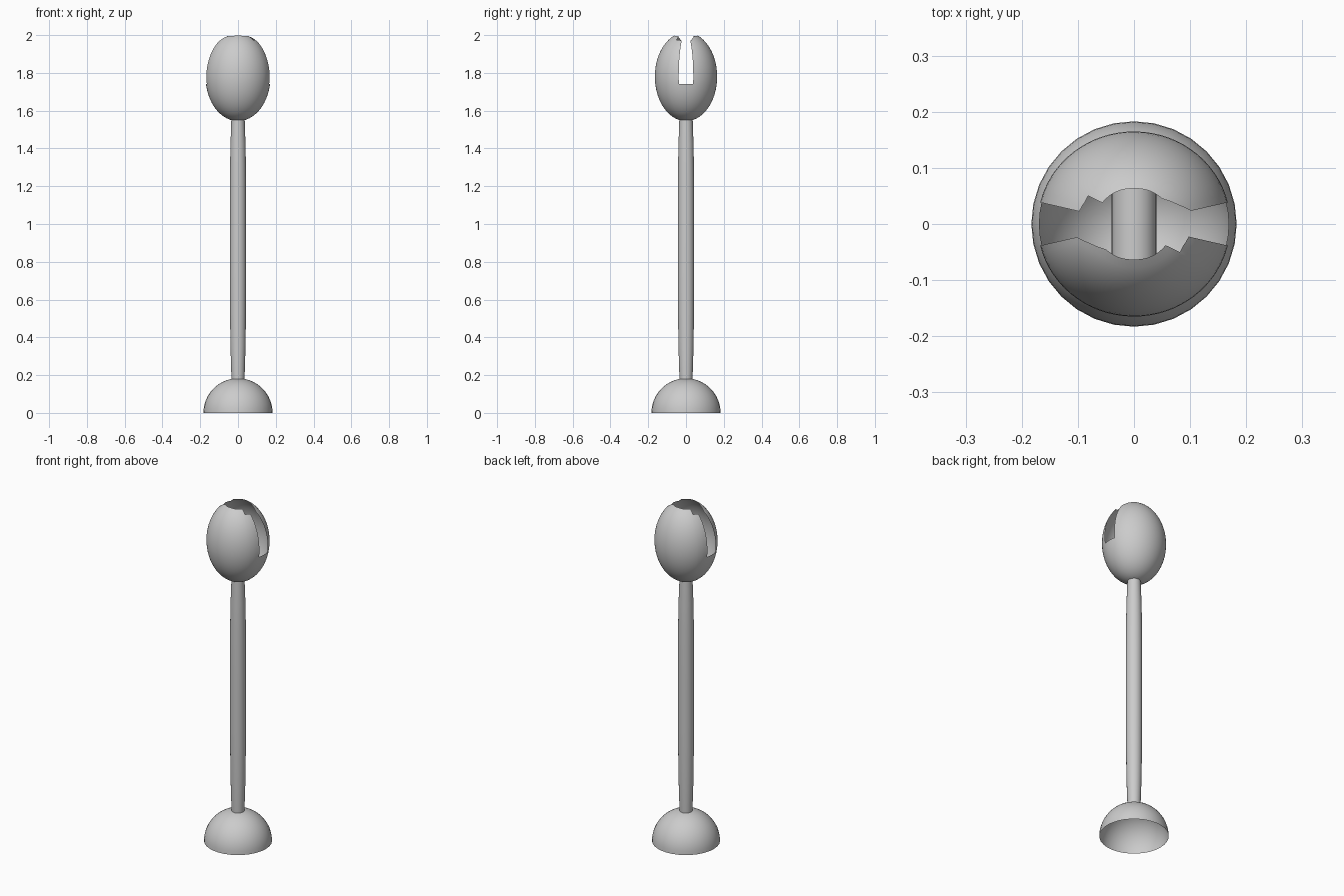
import bpy, bmesh, math

if "Cube" in bpy.data.objects:
    bpy.data.objects.remove(bpy.data.objects["Cube"])

grey = bpy.data.materials.new("plain grey")
grey.diffuse_color = (0.6, 0.6, 0.6, 1)
grey.use_nodes = True
grey.node_tree.nodes["Principled BSDF"].inputs["Base Color"].default_value = grey.diffuse_color


def make_object(name, bm, angle=40):
    bmesh.ops.remove_doubles(bm, verts=bm.verts, dist=1e-5)
    loose = [v for v in bm.verts if not v.link_faces]
    bmesh.ops.delete(bm, geom=loose, context='VERTS')
    mesh = bpy.data.meshes.new(name)
    bm.to_mesh(mesh)
    bm.free()
    mesh.materials.append(grey)
    obj = bpy.data.objects.new(name, mesh)
    bpy.context.collection.objects.link(obj)
    bpy.ops.object.select_all(action='DESELECT')
    obj.select_set(True)
    bpy.context.view_layer.objects.active = obj
    bpy.ops.object.shade_smooth_by_angle(angle=math.radians(angle))
    return obj


def grid_faces(bm, rows, keep=lambda r, c: True):
    """Skin closed rings of vertices, listed from low to high."""
    n = len(rows[0])
    for r in range(len(rows) - 1):
        for c in range(n):
            d = (c + 1) % n
            if keep(r, c):
                bm.faces.new((rows[r][c], rows[r][d], rows[r + 1][d], rows[r + 1][c]))


def lathe(name, profile, sides):
    bm = bmesh.new()
    rows = [[bm.verts.new((r * math.cos(2 * math.pi * k / sides),
                           r * math.sin(2 * math.pi * k / sides), z))
             for k in range(sides)] for r, z in profile]
    grid_faces(bm, rows)
    return make_object(name, bm)


# Hollow dome foot, open underneath
R = 0.183
dome = [(R * math.cos(a), R * math.sin(a))
        for a in (math.pi / 2 * i / 12 * 0.93 for i in range(13))]
lathe("dome_base", dome, 32)

# Slightly bulging stem
lathe("stem", [(0.034, 0.17), (0.037, 0.25), (0.040, 0.36), (0.042, 0.52),
               (0.043, 0.72), (0.043, 1.15), (0.042, 1.30), (0.040, 1.42),
               (0.037, 1.50), (0.035, 1.57)], 24)

# Egg-shaped head shell: closed bowl below, two claws above
RX, RY, HZ, CZ, SLOT_Z = 0.172, 0.165, 0.235, 1.78, 1.74
SLOT = 13.5
LOW, HIGH = 12, 14
claw = [SLOT + i * 5 for i in range(26)] + [142, 145, 147.5, 154, 160]
slot = [180 - SLOT + SLOT * i / 2 for i in range(4)]
claw = sorted(set(claw))
half = [(a, False) for a in claw] + [(a, True) for a in slot]
columns = half + [(a + 180, s) for a, s in half]

# Opening radius by angle, with one small notch in each claw
RIM = [(13.5, 0.102), (25, 0.083), (42, 0.067), (63, 0.066), (90, 0.064),
       (117, 0.066), (145, 0.067), (147.5, 0.095), (154, 0.094), (180, 0.102)]


def rim_radius(a):
    a = a % 180
    for (a0, r0), (a1, r1) in zip(RIM, RIM[1:]):
        if a0 <= a <= a1:
            return r0 + (r1 - r0) * (a - a0) / (a1 - a0)
    return RIM[0][1]


bm = bmesh.new()
edge = math.acos((SLOT_Z - CZ) / HZ)
rows = []
for r in range(LOW + HIGH + 1):
    row = []
    for a, _ in columns:
        if r <= LOW:
            p = math.pi + (edge - math.pi) * r / LOW
        else:
            top = math.asin(rim_radius(a) / 0.168)
            p = edge + (top - edge) * (r - LOW) / HIGH
        t = math.radians(a)
        row.append(bm.verts.new((RX * math.sin(p) * math.cos(t),
                                 RY * math.sin(p) * math.sin(t),
                                 CZ + HZ * math.cos(p))))
    rows.append(row)


def solid(r, c):
    # The slot spans every column that starts in the slot or leads into it
    nxt = columns[(c + 1) % len(columns)]
    return r < LOW or not (columns[c][1] or nxt[1]) or \
        (nxt[1] and not columns[c][1] and (nxt[0] % 180) < 180 - SLOT + 0.1)


grid_faces(bm, rows, solid)
make_object("slotted_head", bm)

# Round bar across the inside of the head
bm = bmesh.new()
ends = [[bm.verts.new((0.04 * math.cos(2 * math.pi * k / 20), y,
                       1.695 - 0.04 * math.sin(2 * math.pi * k / 20)))
         for k in range(20)] for y in (0.13, -0.13)]
grid_faces(bm, ends)
for ring in ends:
    bm.faces.new(ring)
bmesh.ops.recalc_face_normals(bm, faces=bm.faces)
make_object("inner_bar", bm)
